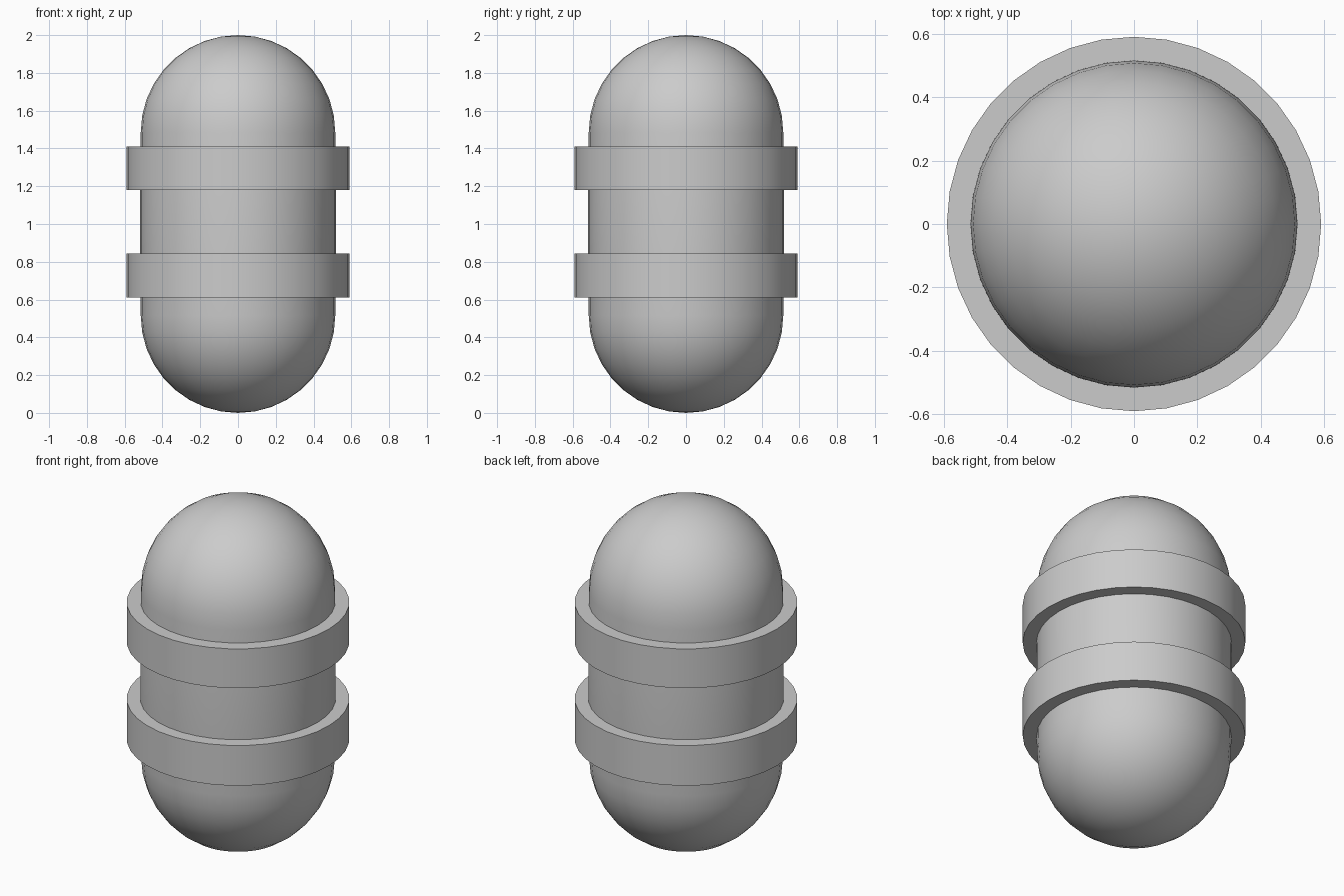
import bpy
from math import sin, cos, pi, radians

if "Cube" in bpy.data.objects:
    bpy.data.objects.remove(bpy.data.objects["Cube"])

SEGMENTS = 36


def lathe(name, profile, closed):
    """Spin an (r, z) profile around z; r = 0 points become poles."""
    verts, faces, rings = [], [], []
    for r, z in profile:
        start = len(verts)
        if r < 1e-6:
            verts.append((0, 0, z))
            rings.append([start] * SEGMENTS)
        else:
            for i in range(SEGMENTS):
                a = 2 * pi * i / SEGMENTS
                verts.append((r * cos(a), r * sin(a), z))
            rings.append(list(range(start, start + SEGMENTS)))
    pairs = list(zip(rings, rings[1:]))
    if closed:
        pairs.append((rings[-1], rings[0]))
    for low, high in pairs:
        for i in range(SEGMENTS):
            j = (i + 1) % SEGMENTS
            loop = [low[i], low[j], high[j], high[i]]
            faces.append(list(dict.fromkeys(loop)))
    mesh = bpy.data.meshes.new(name)
    mesh.from_pydata(verts, [], faces)
    obj = bpy.data.objects.new(name, mesh)
    bpy.context.collection.objects.link(obj)
    bpy.ops.object.select_all(action='DESELECT')
    obj.select_set(True)
    bpy.context.view_layer.objects.active = obj
    bpy.ops.object.shade_smooth_by_angle(angle=radians(30))
    return obj


# Capsule body: two domed ends and a barely bulging middle
R = 0.515
STEPS = 9
angles = [pi / 2 * i / STEPS for i in range(STEPS + 1)]
bottom = [(R * sin(a), R - R * cos(a)) for a in angles]
top = [(r, 2.0 - z) for r, z in reversed(bottom)]
lathe("capsule_body", bottom + [(0.519, 1.0)] + top, closed=False)

# Two raised bands around the body
for name, z0, z1 in (("lower_band", 0.61, 0.845), ("upper_band", 1.18, 1.41)):
    lathe(name, [(0.59, z0), (0.59, z1), (0.505, z1), (0.505, z0)], closed=True)
